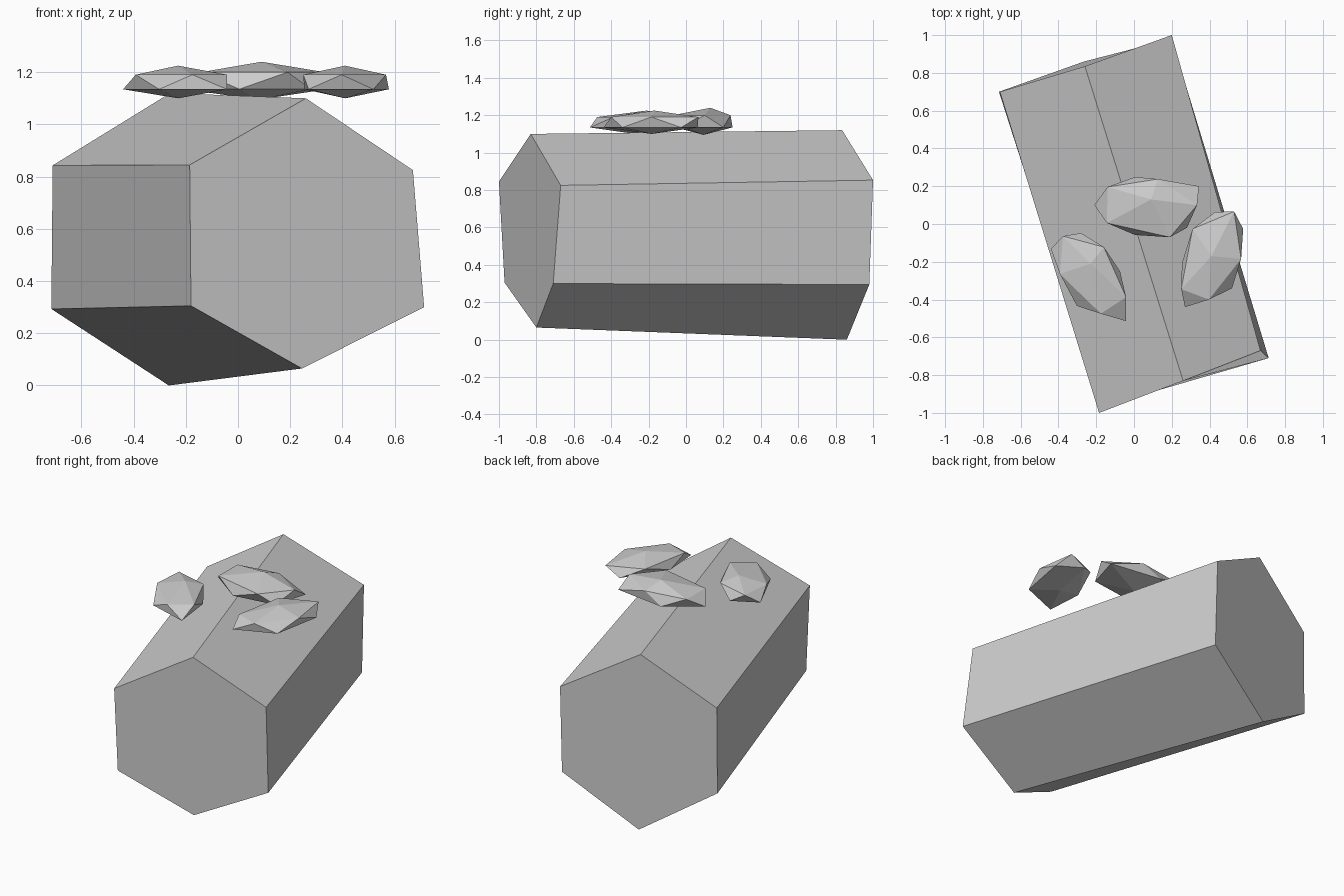
import bpy, bmesh

if "Cube" in bpy.data.objects:
    bpy.data.objects.remove(bpy.data.objects["Cube"])


def finish(name, bm):
    bmesh.ops.recalc_face_normals(bm, faces=bm.faces)
    mesh = bpy.data.meshes.new(name)
    bm.to_mesh(mesh)
    bm.free()
    obj = bpy.data.objects.new(name, mesh)
    bpy.context.collection.objects.link(obj)
    return obj


def loft(name, ring_a, ring_b):
    """Join two matching outlines and cap both ends."""
    bm = bmesh.new()
    a = [bm.verts.new(p) for p in ring_a]
    b = [bm.verts.new(p) for p in ring_b]
    n = len(a)
    for i in range(n):
        j = (i + 1) % n
        bm.faces.new((a[i], a[j], b[j], b[i]))
    bm.faces.new(a)
    bm.faces.new(b)
    return finish(name, bm)


def clump(name, outline, peak, z_bottom, z_top):
    """Flattened 20-sided blob: zigzag rim (high, low, ...) with two poles."""
    mid, half = (z_top + z_bottom) / 2, (z_top - z_bottom) / 2
    bm = bmesh.new()
    rim = [bm.verts.new((x, y, mid + half * (-0.447 if i % 2 else 0.447)))
           for i, (x, y) in enumerate(outline)]
    n = len(rim)
    cx = sum(p[0] for p in outline) / n
    cy = sum(p[1] for p in outline) / n
    poles = (bm.verts.new((*peak, z_top)), bm.verts.new((cx, cy, z_bottom)))
    for i in range(n):
        bm.faces.new((rim[i], rim[(i + 1) % n], rim[(i + 2) % n]))
        bm.faces.new((rim[i], rim[(i + 2) % n], poles[i % 2]))
    return finish(name, bm)


# Slightly skewed hexagonal log
loft("log",
     [(-0.185, -1.0, 0.845), (0.26, -0.83, 1.10), (0.67, -0.67, 0.825),
      (0.713, -0.71, 0.30), (0.245, -0.80, 0.065), (-0.18, -0.97, 0.305)],
     [(-0.71, 0.70, 0.843), (-0.26, 0.835, 1.12), (0.2, 1.0, 0.853),
      (0.2, 0.98, 0.295), (-0.265, 0.86, 0.0), (-0.715, 0.70, 0.293)])

# Three moss clumps sitting over the top
clump("back_moss",
      [(-0.14, 0.196), (0.005, 0.249), (0.127, 0.238), (0.344, 0.20),
       (0.334, 0.10), (0.28, -0.02), (0.19, -0.07), (0.005, -0.058),
       (-0.143, 0.005), (-0.21, 0.10)], (0.09, 0.13), 1.095, 1.24)
clump("left_moss",
      [(-0.376, -0.064), (-0.28, -0.048), (-0.16, -0.122), (-0.074, -0.25),
       (-0.042, -0.387), (-0.042, -0.514), (-0.175, -0.475), (-0.302, -0.434),
       (-0.392, -0.265), (-0.44, -0.132)], (-0.23, -0.21), 1.10, 1.225)
clump("right_moss",
      [(0.31, -0.026), (0.43, 0.064), (0.53, 0.066), (0.578, -0.026),
       (0.567, -0.185), (0.519, -0.34), (0.397, -0.40), (0.27, -0.44),
       (0.25, -0.345), (0.254, -0.207)], (0.41, -0.17), 1.10, 1.225)
